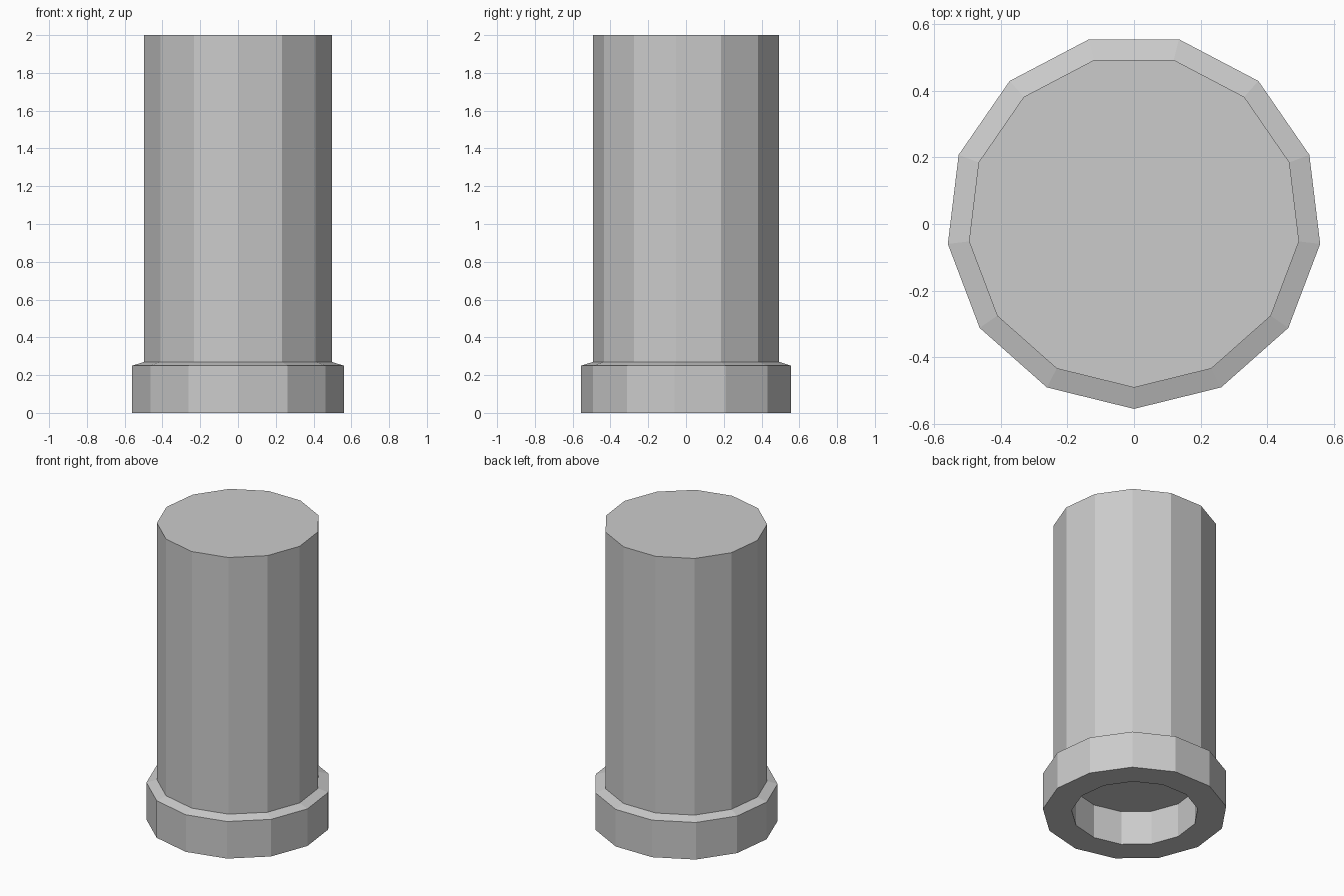
import bpy, bmesh, math

if "Cube" in bpy.data.objects:
    bpy.data.objects.remove(bpy.data.objects["Cube"])

SIDES = 13
Y_SHIFT = 0.008  # centres the odd-sided outline on y = 0

# Profile (radius, z): recess ceiling, recess wall, foot, sloped collar, shaft
PROFILE = [(0.388, 0.23), (0.388, 0.0), (0.564, 0.0),
           (0.564, 0.25), (0.5, 0.27), (0.5, 2.0)]


def ring(bm, radius, z):
    pts = []
    for i in range(SIDES):
        a = -math.pi / 2 + 2 * math.pi * i / SIDES
        pts.append(bm.verts.new((radius * math.cos(a),
                                 radius * math.sin(a) + Y_SHIFT, z)))
    return pts


bm = bmesh.new()
rings = [ring(bm, r, z) for r, z in PROFILE]

# Flat side panels
for low, high in zip(rings, rings[1:]):
    for i in range(SIDES):
        j = (i + 1) % SIDES
        bm.faces.new((low[i], low[j], high[j], high[i]))

# Recess ceiling and top cap
bm.faces.new(rings[0][::-1])
bm.faces.new(rings[-1])
bmesh.ops.recalc_face_normals(bm, faces=bm.faces[:])

mesh = bpy.data.meshes.new("flanged_post")
bm.to_mesh(mesh)
bm.free()
bpy.context.collection.objects.link(bpy.data.objects.new("flanged_post", mesh))
